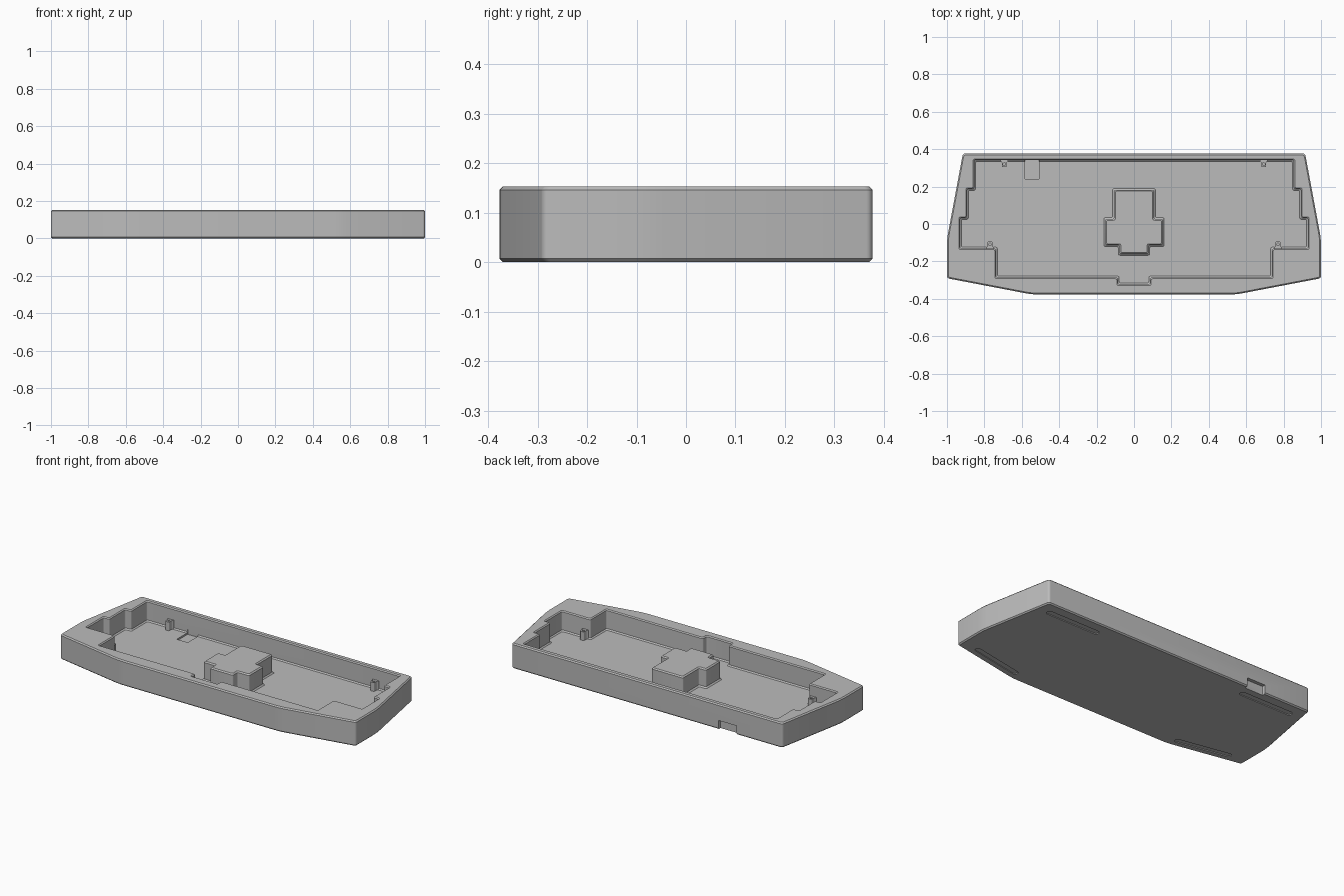
import bpy, bmesh, math
from mathutils import Vector

old = bpy.data.objects.get("Cube")
if old:
    bpy.data.objects.remove(old, do_unlink=True)

grey = bpy.data.materials.new("case grey")
grey.use_nodes = True
grey.diffuse_color = (0.5, 0.5, 0.5, 1)
grey.node_tree.nodes["Principled BSDF"].inputs["Base Color"].default_value = (0.5, 0.5, 0.5, 1)


def mirrored(half):
    """Close a right-hand outline, listed front to back, by mirroring it in x."""
    return half + [(-p[0], *p[1:]) for p in reversed(half)]


def ring(outline, inset, radius, steps=5):
    """Offset an anticlockwise outline inwards and round its corners."""
    n = len(outline)
    pts = [Vector(p[:2]) for p in outline]
    moved = []
    for i in range(n):
        a = (pts[i] - pts[i - 1]).normalized()
        b = (pts[(i + 1) % n] - pts[i]).normalized()
        na, nb = Vector((-a.y, a.x)), Vector((-b.y, b.x))
        moved.append(pts[i] + (na + nb) * inset / (1 + na.dot(nb)))
    result = []
    for i, p in enumerate(moved):
        r = outline[i][2] if len(outline[i]) > 2 else radius
        u = (moved[i - 1] - p).normalized()
        v = (moved[(i + 1) % n] - p).normalized()
        half = u.angle(v) / 2
        reach = r / math.tan(half)
        centre = p + (u + v).normalized() * r / math.sin(half)
        start, end = p + u * reach - centre, p + v * reach - centre
        sweep = start.angle_signed(end)
        for k in range(steps + 1):
            t = -sweep * k / steps
            c, s = math.cos(t), math.sin(t)
            result.append(centre + Vector((start.x * c - start.y * s,
                                           start.x * s + start.y * c)))
    return result


def loft(name, outline, layers, radius=0.01, steps=5):
    """Solid through (height, inset) layers of one outline."""
    bm = bmesh.new()
    rows = [[bm.verts.new((p.x, p.y, z)) for p in ring(outline, inset, radius, steps)]
            for z, inset in layers]
    n = len(rows[0])
    for low, high in zip(rows, rows[1:]):
        for i in range(n):
            j = (i + 1) % n
            bm.faces.new((low[i], low[j], high[j], high[i]))
    bm.faces.new(rows[0][::-1])
    bm.faces.new(rows[-1])
    bmesh.ops.recalc_face_normals(bm, faces=bm.faces)
    mesh = bpy.data.meshes.new(name)
    bm.to_mesh(mesh)
    bm.free()
    mesh.materials.append(grey)
    obj = bpy.data.objects.new(name, mesh)
    bpy.context.collection.objects.link(obj)
    return obj


def box(x0, x1, y0, y1):
    return [(x0, y0), (x1, y0), (x1, y1), (x0, y1)]


def activate(obj):
    bpy.ops.object.select_all(action='DESELECT')
    obj.select_set(True)
    bpy.context.view_layer.objects.active = obj


def cut(target, cutter):
    cutter.hide_render = True
    mod = target.modifiers.new("cut", 'BOOLEAN')
    mod.operation, mod.solver, mod.object = 'DIFFERENCE', 'EXACT', cutter
    activate(target)
    bpy.ops.object.modifier_apply(modifier=mod.name)
    bpy.data.objects.remove(cutter, do_unlink=True)


HEIGHT, FLOOR = 0.153, 0.03

# Outer shell with chamfered top and bottom edges
shell = mirrored([(0.545, -0.377, 0.4), (1.0, -0.29, 0.015),
                  (1.0, -0.08, 0.4), (0.915, 0.377, 0.015)])
case = loft("case", shell, [(0, 0.007), (0.007, 0), (HEIGHT - 0.007, 0), (HEIGHT, 0.007)])

# Stepped cavity with a chamfered rim and floor edge
cavity = mirrored([(0.086, -0.323), (0.086, -0.286), (0.738, -0.286), (0.738, -0.131),
                   (0.93, -0.131), (0.93, 0.032), (0.893, 0.032), (0.893, 0.187),
                   (0.854, 0.187), (0.854, 0.342)])
cut(case, loft("cavity_cutter", cavity,
               [(FLOOR, 0.007), (FLOOR + 0.007, 0), (HEIGHT - 0.006, 0),
                (HEIGHT + 0.002, -0.008)], 0.009))

# Cable port: floor pocket, outer recess and rounded opening through the back wall
PORT = -0.545
cut(case, loft("pocket_cutter", box(PORT - 0.037, PORT + 0.037, 0.24, 0.345),
               [(0.02, 0), (0.05, 0)], 0.003))
cut(case, loft("recess_cutter", box(PORT - 0.062, PORT + 0.062, 0.356, 0.4),
               [(-0.01, 0), (0.054, 0)], 0.003))
opening = loft("opening_cutter", box(-0.04, 0.04, 0.023, 0.048),
               [(-0.37, 0), (-0.325, 0)], 0.011)
for v in opening.data.vertices:
    x, y, z = v.co
    v.co = (PORT + x, -z, y)
opening.data.flip_normals()
cut(case, opening)

# Shallow foot grooves under the case
for side in (-1, 1):
    back = box(0.5, 0.86, 0.28, 0.315)
    front = [(0.56, -0.335), (0.9, -0.27), (0.895, -0.238), (0.555, -0.303)]
    for pts in (back, front):
        if side < 0:
            pts = [(-x, y) for x, y in reversed(pts)]
        cut(case, loft("groove_cutter", pts, [(-0.01, 0), (0.005, 0)], 0.014))

# Stepped block in the middle of the floor
block = mirrored([(0.077, -0.16), (0.077, -0.113), (0.154, -0.113),
                  (0.154, 0.027), (0.107, 0.027), (0.107, 0.183)])
parts = [case, loft("centre_block", block,
                    [(FLOOR - 0.002, -0.009), (FLOOR + 0.008, 0), (0.138, 0), (0.145, 0.007)],
                    0.009)]

# Screw posts growing out of the cavity walls
for side in (-1, 1):
    for x, wall, out, label in ((0.693, 0.342, -1, "back"), (0.77, -0.131, 1, "front")):
        half = [(0.028, -0.004), (0.014, 0.012), (0.013, 0.038)]
        pts = [(side * x + a, wall + out * b) for a, b in mirrored(half)]
        if out > 0:
            pts = [(side * x + a, wall + b) for a, b in mirrored(half)]
        else:
            pts.reverse()
        name = f"{label}_{'left' if side > 0 else 'right'}_post"
        post = loft(name, pts, [(FLOOR - 0.002, 0), (0.083, 0)], 0.006)
        hy = wall + out * 0.022
        cut(post, loft("screw_cutter", box(side * x - 0.007, side * x + 0.007,
                                           hy - 0.007, hy + 0.007),
                       [(0.045, 0), (0.1, 0)], 0.0068))
        parts.append(post)

# Smooth the rounded corners, keep chamfers crisp
for obj in parts:
    activate(obj)
    bpy.ops.object.shade_smooth_by_angle(angle=math.radians(30))
